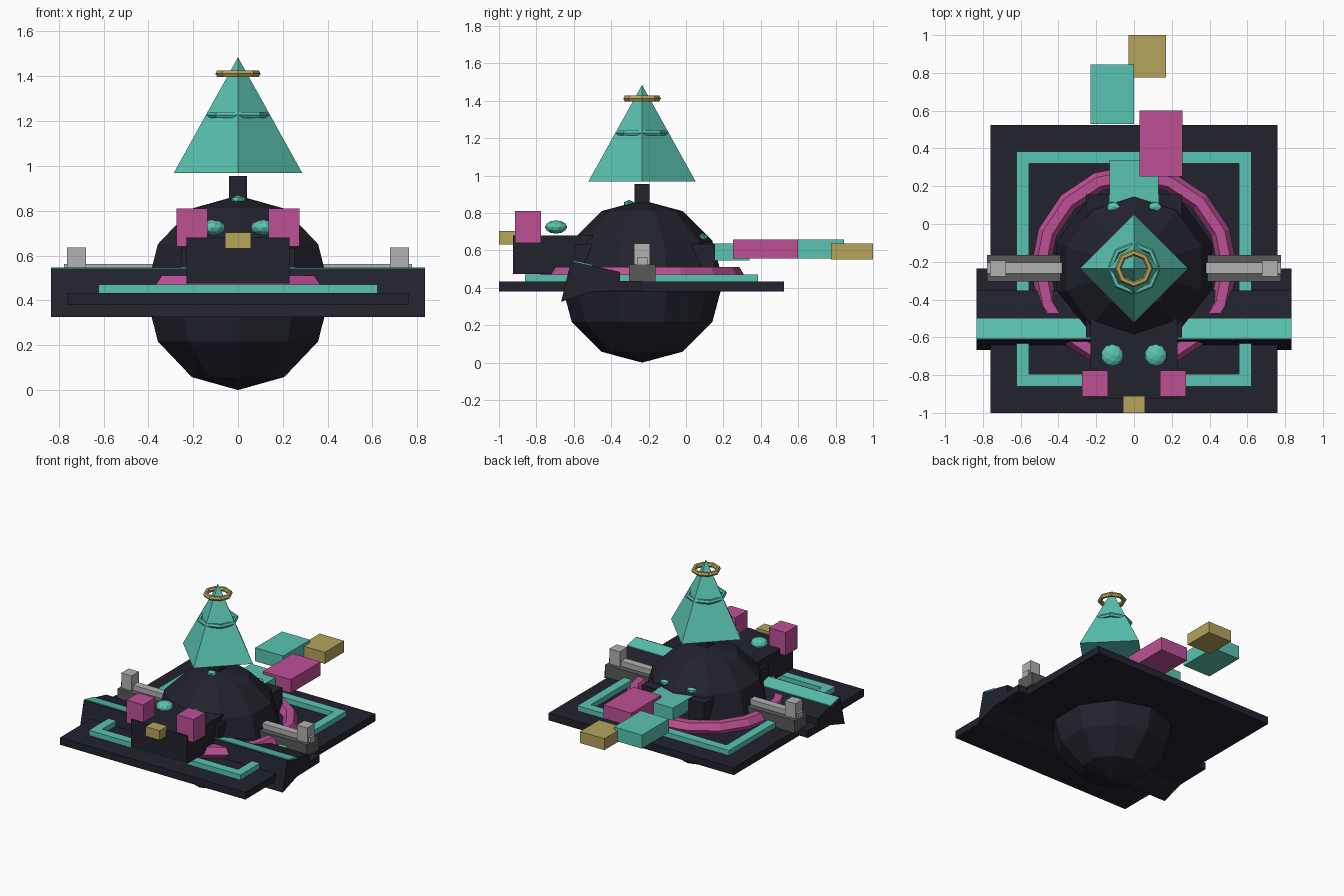
import bpy, bmesh, math
from mathutils import Matrix

if "Cube" in bpy.data.objects:
    bpy.data.objects.remove(bpy.data.objects["Cube"])

CY = -0.235  # y of the round body


def material(name, hex_code):
    m = bpy.data.materials.new(name)
    c = [int(hex_code[i:i + 2], 16) / 255 for i in (0, 2, 4)]
    m.diffuse_color = [v / 12.92 if v < 0.04045 else ((v + 0.055) / 1.055) ** 2.4 for v in c] + [1]
    m.use_nodes = True
    m.node_tree.nodes["Principled BSDF"].inputs["Base Color"].default_value = m.diffuse_color
    return m


TEAL = material("teal", "5ac4b0")
PINK = material("pink", "be5096")
GOLD = material("gold", "b6a35c")
DARK = material("dark navy", "22222d")
LIGHT = material("light grey", "b2b2b2")
GREY = material("dark grey", "5a5a5a")


def finish(bm, name, mat):
    bmesh.ops.recalc_face_normals(bm, faces=bm.faces)
    me = bpy.data.meshes.new(name)
    bm.to_mesh(me)
    bm.free()
    me.materials.append(mat)
    ob = bpy.data.objects.new(name, me)
    bpy.context.collection.objects.link(ob)
    return ob


def box(name, mat, x, y, z):
    bm = bmesh.new()
    bmesh.ops.create_cube(bm, size=1)
    for v in bm.verts:
        for i, (a, b) in enumerate((x, y, z)):
            v.co[i] = a if v.co[i] < 0 else b
    return finish(bm, name, mat)


def mirrored_box(name, mat, x, y, z):
    box(name + "_right", mat, x, y, z)
    box(name + "_left", mat, (-x[1], -x[0]), y, z)


def prism(name, mat, profile, x0, x1):
    # (y, z) outline extruded along x
    bm = bmesh.new()
    ends = [[bm.verts.new((x, y, z)) for y, z in profile] for x in (x0, x1)]
    for e in ends:
        bm.faces.new(e)
    n = len(profile)
    for i in range(n):
        j = (i + 1) % n
        bm.faces.new((ends[0][i], ends[0][j], ends[1][j], ends[1][i]))
    return finish(bm, name, mat)


def lathe(name, mat, profile, sides, start=0.0, closed=False):
    # (radius, z) outline turned around the body axis
    bm = bmesh.new()
    rings = []
    for k in range(sides):
        a = start + math.tau * k / sides
        rings.append([bm.verts.new((r * math.cos(a), CY + r * math.sin(a), z)) for r, z in profile])
    n = len(profile)
    for k in range(sides):
        p, q = rings[k], rings[(k + 1) % sides]
        for i in range(n if closed else n - 1):
            j = (i + 1) % n
            bm.faces.new((p[i], q[i], q[j], p[j]))
    bmesh.ops.remove_doubles(bm, verts=bm.verts, dist=1e-5)
    bmesh.ops.dissolve_degenerate(bm, edges=bm.edges, dist=1e-6)
    return finish(bm, name, mat)


def ring(name, mat, major, minor, z, sides, minor_sides=6):
    t = [math.tau * i / minor_sides for i in range(minor_sides)]
    return lathe(name, mat, [(major + minor * math.cos(a), z + minor * math.sin(a)) for a in t],
                 sides, closed=True)


def bead(name, mat, loc, scale, sub=2):
    bm = bmesh.new()
    m = Matrix.Translation(loc) @ Matrix.Diagonal((*scale, 1))
    bmesh.ops.create_icosphere(bm, subdivisions=sub, radius=1, matrix=m)
    return finish(bm, name, mat)


# round body, points facing front and back
R = 0.434
lathe("round_body", DARK,
      [(R * math.sin(math.pi * i / 6), R - R * math.cos(math.pi * i / 6)) for i in range(7)],
      10, math.pi / 2)

# base plate with raised border
box("base_plate", DARK, (-0.76, 0.76), (-1, 0.525), (0.38, 0.434))
mirrored_box("border_side", TEAL, (0.557, 0.622), (-0.86, 0.385), (0.43, 0.472))
box("border_front", TEAL, (-0.557, 0.557), (-0.86, -0.795), (0.43, 0.472))
box("border_back", TEAL, (-0.557, 0.557), (0.32, 0.385), (0.43, 0.472))

# ring around the body
ring("body_ring", PINK, 0.495, 0.052, 0.466, 16)

# sloped console across the front, with strips on its top face
prism("sloped_console", DARK,
      [(-0.668, 0.325), (-0.615, 0.543), (-0.353, 0.485), (-0.353, 0.437),
       (-0.235, 0.437), (-0.235, 0.385), (-0.5, 0.38)], -0.835, 0.835)
for side, a, b in (("left", -0.835, -0.23), ("right", 0.23, 0.835)):
    prism("console_strip_" + side, TEAL,
          [(-0.605, 0.538), (-0.605, 0.547), (-0.5, 0.524), (-0.5, 0.515)], a, b)

# side arms
mirrored_box("arm_base", GREY, (0.37, 0.777), (-0.305, -0.163), (0.43, 0.525))
mirrored_box("arm_bar", LIGHT, (0.37, 0.777), (-0.262, -0.205), (0.52, 0.562))
mirrored_box("arm_post", LIGHT, (0.678, 0.763), (-0.278, -0.192), (0.525, 0.636))

# four shoulder blocks
for n, y in (("front", (-0.6, -0.49)), ("back", (0.03, 0.155))):
    mirrored_box("shoulder_" + n, DARK, (0.13, 0.255), y, (0.47, 0.635))

# head with eyes, upright blocks and nose
box("head", DARK, (-0.23, 0.23), (-0.925, -0.5), (0.475, 0.68))
box("nose", GOLD, (-0.057, 0.057), (-1, -0.91), (0.632, 0.703))
mirrored_box("ear_block", PINK, (0.137, 0.275), (-0.914, -0.775), (0.64, 0.81))
for side, s in (("left", -1), ("right", 1)):
    bead("eye_" + side, TEAL, (s * 0.115, -0.695, 0.725), (0.06, 0.06, 0.036))
    bead("back_stud_" + side, TEAL, (s * 0.11, 0.09, 0.67), (0.04, 0.03, 0.02), 1)
bead("neck_stud", TEAL, (0, -0.305, 0.85), (0.037, 0.03, 0.02), 1)

# neck and pointed tower with two rings
box("neck", DARK, (-0.041, 0.041), (CY - 0.041, CY + 0.041), (0.83, 0.955))
lathe("pointed_tower", TEAL, [(0, 0.968), (0.287, 0.968), (0, 1.485)], 4)
ring("tower_ring", TEAL, 0.126, 0.016, 1.227, 8)
ring("top_ring", GOLD, 0.084, 0.017, 1.412, 8)

# staggered tail blocks
box("tail_root", TEAL, (-0.13, 0.13), (0.08, 0.34), (0.545, 0.638))
box("tail_second", PINK, (0.028, 0.258), (0.251, 0.6), (0.557, 0.657))
box("tail_third", TEAL, (-0.23, 0), (0.53, 0.845), (0.557, 0.657))
box("tail_tip", GOLD, (-0.03, 0.17), (0.775, 1.0), (0.551, 0.636))
